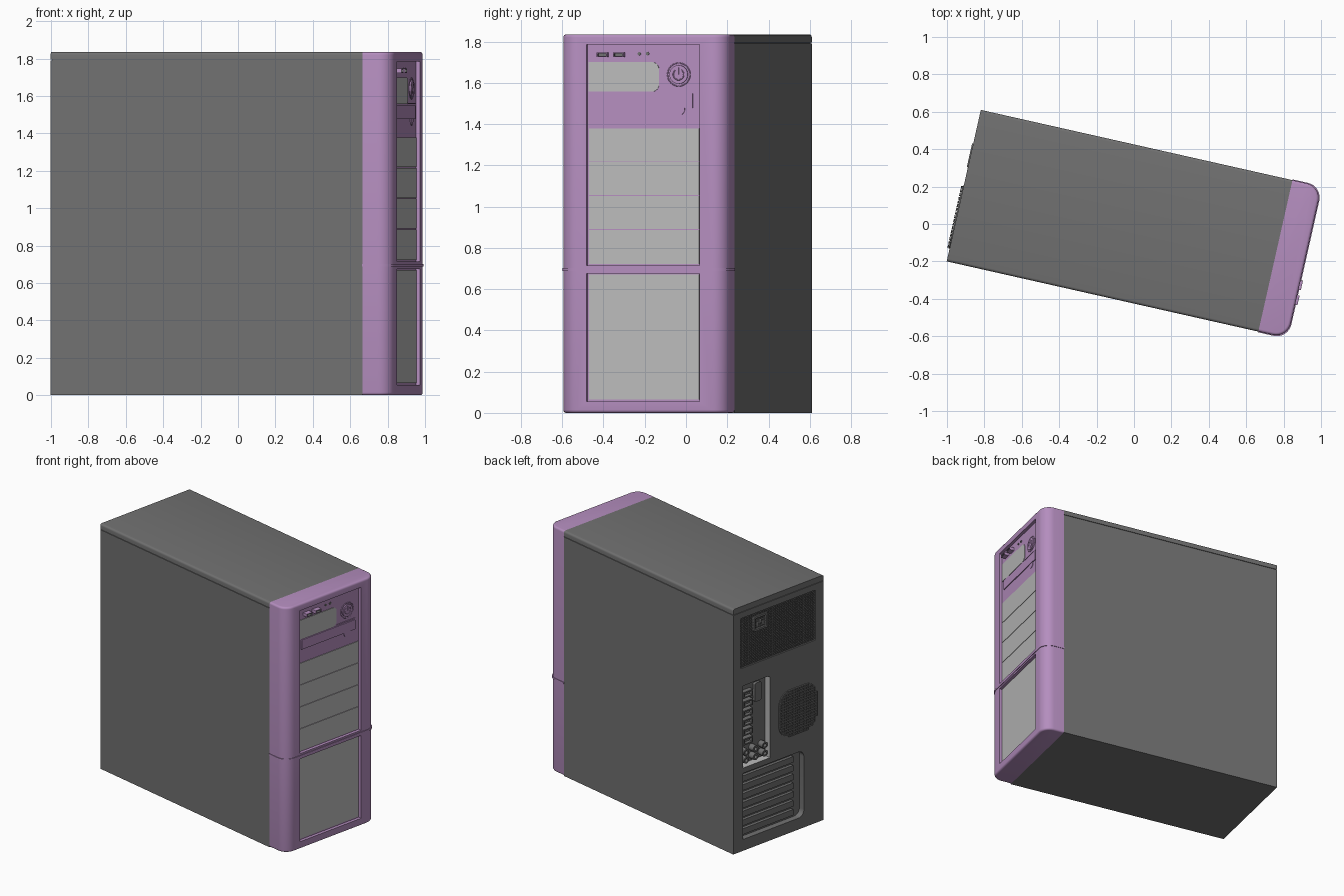
import bpy, bmesh
from math import sin, cos, pi, radians

if "Cube" in bpy.data.objects:
    bpy.data.objects.remove(bpy.data.objects["Cube"])

TURN = radians(-12.7)            # the whole tower stands turned about z
BACK, JOIN, FRONT = -0.933, 0.775, 0.935
HALF, TOP = 0.415, 1.835
FLOOR = 0.912                    # floor of the front recesses


def material(name, rgb):
    m = bpy.data.materials.new(name)
    m.use_nodes = True
    m.diffuse_color = (*rgb, 1)
    m.node_tree.nodes["Principled BSDF"].inputs["Base Color"].default_value = (*rgb, 1)
    return m


PURPLE = material("lilac plastic", (0.46, 0.27, 0.52))
GREY = material("dark grey metal", (0.165, 0.165, 0.165))
LIGHT = material("light grey panel", (0.50, 0.50, 0.50))


def finish(name, data, mat):
    data.materials.append(mat)
    ob = bpy.data.objects.new(name, data)
    ob.rotation_euler.z = TURN
    bpy.context.collection.objects.link(ob)
    return ob


def slab(name, mat, axis, a, b, c, r=0, soft=None, width=0.015):
    """Rounded rectangle a x b pushed along c; axis z uses (x, y), axis x uses (y, z)."""
    radii = r if isinstance(r, tuple) else (r,) * 4
    corners = [(a[1], b[1], -1, -1), (a[0], b[1], 1, -1), (a[0], b[0], 1, 1), (a[1], b[0], -1, 1)]
    bm = bmesh.new()
    ring = []
    for i, ((p, q, sp, sq), rad) in enumerate(zip(corners, radii)):
        steps = 8 if rad else 0
        for k in range(steps + 1):
            t = pi / 2 * (i + k / max(steps, 1))
            u, w = p + rad * (sp + cos(t)), q + rad * (sq + sin(t))
            ring.append(bm.verts.new((u, w, c[0]) if axis == "z" else (c[0], u, w)))
    face = bm.faces.new(ring)
    ext = bmesh.ops.extrude_face_region(bm, geom=[face])["geom"]
    h = c[1] - c[0]
    bmesh.ops.translate(bm, verts=[v for v in ext if isinstance(v, bmesh.types.BMVert)],
                        vec=(0, 0, h) if axis == "z" else (h, 0, 0))
    bmesh.ops.recalc_face_normals(bm, faces=bm.faces)
    if soft:
        edges = [e for e in bm.edges if soft(e.verts[0].co, e.verts[1].co)]
        bmesh.ops.bevel(bm, geom=edges, offset=width, segments=4, profile=0.5, affect="EDGES")
    me = bpy.data.meshes.new(name)
    bm.to_mesh(me)
    bm.free()
    return finish(name, me, mat)


def disc(name, mat, y, z, r, c):
    return slab(name, mat, "x", (y - r, y + r), (z - r, z + r), c, r * 0.99)


def bake(ob):
    """Apply the modifiers of an object."""
    dg = bpy.context.evaluated_depsgraph_get()
    me = bpy.data.meshes.new_from_object(ob.evaluated_get(dg))
    ob.modifiers.clear()
    ob.data = me


def cut(ob, *cutters):
    for c in cutters:
        m = ob.modifiers.new("cut", "BOOLEAN")
        m.operation, m.solver, m.object, m.material_mode = "DIFFERENCE", "EXACT", c, "TRANSFER"
    bpy.context.view_layer.update()
    bake(ob)
    for c in cutters:
        bpy.data.objects.remove(c)


def mesh_grille(name, y, z, x, step, keep=lambda s, t: True):
    """Flat lattice of square holes over the range y by z."""
    bm = bmesh.new()
    ny, nz = round((y[1] - y[0]) / step), round((z[1] - z[0]) / step)
    bmesh.ops.create_grid(bm, x_segments=ny, y_segments=nz, size=1)
    bmesh.ops.delete(bm, geom=[v for v in bm.verts if not keep(v.co.x, v.co.y)], context="VERTS")
    for v in bm.verts:
        s, t = v.co.x, v.co.y
        v.co = (x, (y[0] + y[1] + s * (y[1] - y[0])) / 2, (z[0] + z[1] + t * (z[1] - z[0])) / 2)
    me = bpy.data.meshes.new(name)
    bm.to_mesh(me)
    bm.free()
    ob = finish(name, me, GREY)
    ob.modifiers.new("bars", "WIREFRAME").thickness = 0.007
    bpy.context.view_layer.update()
    bake(ob)


def wire(name, pts, depth, mat, closed=False):
    cu = bpy.data.curves.new(name, "CURVE")
    cu.dimensions, cu.bevel_depth, cu.bevel_resolution = "3D", depth, 1
    sp = cu.splines.new("POLY")
    sp.points.add(len(pts) - 1)
    for p, co in zip(sp.points, pts):
        p.co = (*co, 1)
    sp.use_cyclic_u = closed
    return finish(name, cu, mat)


def arc(name, y, z, r, start, end, depth=0.003, x=FLOOR + 0.008):
    n = 24
    angles = [radians(start + (end - start) * k / n) for k in range(n + 1)]
    pts = [(x, y + r * cos(t), z + r * sin(t)) for t in angles]
    full = end - start == 360
    wire(name, pts[:-1] if full else pts, depth, PURPLE, full)


# Steel case and lid, with a fine seam between them
side = (-HALF, HALF)
case = slab("case", GREY, "z", (BACK, JOIN), side, (0, 1.79))
slab("seam_core", GREY, "z", (BACK + 0.005, JOIN), (-HALF + 0.005, HALF - 0.005), (1.78, 1.80))
slab("lid", GREY, "z", (BACK, JOIN), side, (1.794, TOP),
     soft=lambda p, q: p.z > 1.83 and q.z > 1.83 and abs(p.y - q.y) < 0.01)

# Rear openings: power supply, port panel, expansion slots
cut(case,
    slab("cut_supply", GREY, "x", (-0.34, 0.35), (1.37, 1.745), (BACK - 0.1, BACK + 0.014), 0.01),
    slab("cut_ports", LIGHT, "x", (0.077, 0.324), (0.62, 1.235), (BACK - 0.1, BACK + 0.06),
         (0.0, 0.02, 0, 0)),
    slab("cut_slots", GREY, "x", (-0.233, 0.324), (0.085, 0.58), (BACK - 0.1, BACK + 0.045),
         (0, 0.05, 0.05, 0)))

# Power supply grille with inlet and switch
mesh_grille("supply_grille", (-0.335, 0.345), (1.375, 1.74), BACK + 0.005, 0.02)
inlet = slab("power_inlet", GREY, "x", (0.10, 0.23), (1.61, 1.72), (BACK - 0.006, BACK + 0.013), 0.01)
cut(inlet, slab("cut_inlet", GREY, "x", (0.115, 0.215), (1.625, 1.705), (BACK - 0.1, BACK + 0.008)))
for y, z in ((0.14, 1.655), (0.165, 1.675), (0.19, 1.655)):
    slab("inlet_pin", LIGHT, "x", (y - 0.004, y + 0.004), (z - 0.01, z + 0.01), (BACK - 0.003, BACK + 0.01))

# Fan guard
fan_y, fan_z, fan_r = -0.173, 0.90, 0.172
slab("fan_plate", GREY, "x", (fan_y - fan_r, fan_y + fan_r), (fan_z - fan_r, fan_z + fan_r),
     (BACK - 0.005, BACK + 0.01), 0.1)
mesh_grille("fan_grille", (fan_y - fan_r, fan_y + fan_r), (fan_z - fan_r, fan_z + fan_r),
            BACK - 0.009, 0.02, lambda s, t: abs(s) ** 3 + abs(t) ** 3 < 1.15)

# Port panel, sockets and audio jacks
slab("port_panel", GREY, "x", (0.08, 0.32), (0.625, 1.23), (BACK + 0.05, BACK + 0.059))
for i in range(6):
    z = 0.80 + i * 0.07
    port = slab("rear_port", GREY, "x", (0.22, 0.305), (z - 0.024, z + 0.024), (BACK + 0.015, BACK + 0.055))
    cut(port, slab("cut_port", GREY, "x", (0.23, 0.295), (z - 0.014, z + 0.014), (BACK, BACK + 0.04)))
slab("video_port", GREY, "x", (0.13, 0.19), (1.06, 1.20), (BACK + 0.03, BACK + 0.055), 0.012)
for i in range(6):
    y, z = 0.29 - 0.085 * (i % 3), 0.665 + 0.06 * (i // 3)
    jack = disc("audio_jack", GREY, y, z, 0.024, (BACK + 0.004, BACK + 0.055))
    cut(jack, disc("cut_jack", GREY, y, z, 0.012, (BACK - 0.05, BACK + 0.04)))

# Expansion slot covers
for i in range(7):
    z = 0.13 + i * 0.066
    slab("slot_cover", GREY, "x", (-0.16, 0.315), (z - 0.022, z + 0.022), (BACK + 0.022, BACK + 0.048), 0.006)

# Front bezel in two halves with a raised ring between
rounded = (0.08, 0, 0, 0.08)
upper = slab("upper_bezel", PURPLE, "z", (JOIN, FRONT), side, (0.70, TOP), rounded,
             soft=lambda p, q: min(p.z, q.z) > 1.83 and max(p.x, q.x) > JOIN + 0.01)
lower = slab("lower_bezel", PURPLE, "z", (JOIN, FRONT), side, (0, 0.69), rounded,
             soft=lambda p, q: max(p.z, q.z) < 0.01 and max(p.x, q.x) > JOIN + 0.01)
slab("bezel_ring", PURPLE, "z", (JOIN, FRONT + 0.004), (-HALF - 0.004, HALF + 0.004),
     (0.688, 0.702), rounded)
recess = (-0.283, 0.278)
cut(upper, slab("cut_upper", PURPLE, "x", recess, (0.715, 1.785), (FLOOR, 1.1)))
cut(lower, slab("cut_lower", PURPLE, "x", recess, (0.055, 0.675), (FLOOR, 1.1)))

# Light drive bay covers and lower panel
plate = (FLOOR - 0.003, FLOOR + 0.004)
bays = [0.72, 0.889, 1.053, 1.217, 1.38]
for i, (lo, hi) in enumerate(zip(bays, bays[1:])):
    slab("bay_cover", LIGHT, "x", (-0.275, 0.272), (lo + 0.002, hi - 0.002), plate)
slab("lower_panel", LIGHT, "x", (-0.275, 0.272), (0.065, 0.67), plate)
slab("card_reader_panel", LIGHT, "x", (-0.277, 0.072), (1.557, 1.70), plate, (0.035, 0, 0, 0.035))

# Optical drive door, groove and eject button
slab("drive_door", PURPLE, "x", (-0.251, 0.24), (1.478, 1.55), (FLOOR - 0.003, FLOOR + 0.007), 0.003)
slab("drive_ledge", PURPLE, "x", (0.072, 0.25), (1.556, 1.562), plate)
disc("eject_button", PURPLE, 0.17, 1.472, 0.03, (FLOOR - 0.003, FLOOR + 0.004))

# Power button with its symbol
disc("power_button", PURPLE, 0.17, 1.64, 0.045, (FLOOR - 0.003, FLOOR + 0.008))
arc("power_ring", 0.17, 1.64, 0.056, 0, 360, x=FLOOR)
arc("power_symbol_arc", 0.17, 1.64, 0.026, 125, 415)
wire("power_symbol_bar", [(FLOOR + 0.008, 0.17, z) for z in (1.64, 1.675)], 0.003, PURPLE)

# Front sockets and indicator lamps
for y in (-0.205, -0.123):
    usb = slab("front_port", PURPLE, "x", (y - 0.026, y + 0.026), (1.724, 1.747), (FLOOR - 0.003, FRONT + 0.013))
    cut(usb, slab("cut_usb", GREY, "x", (y - 0.021, y + 0.021), (1.729, 1.742), (FLOOR + 0.01, 1.1)))
for y in (-0.026, 0.015):
    disc("indicator_lamp", GREY, y, 1.741, 0.008, (FLOOR - 0.003, FLOOR + 0.005))

# Smooth the rounded corners, keep hard edges
bpy.ops.object.select_all(action="DESELECT")
for ob in bpy.context.scene.objects:
    if ob.type == "MESH":
        ob.select_set(True)
        bpy.context.view_layer.objects.active = ob
bpy.ops.object.shade_smooth_by_angle(angle=radians(35))
